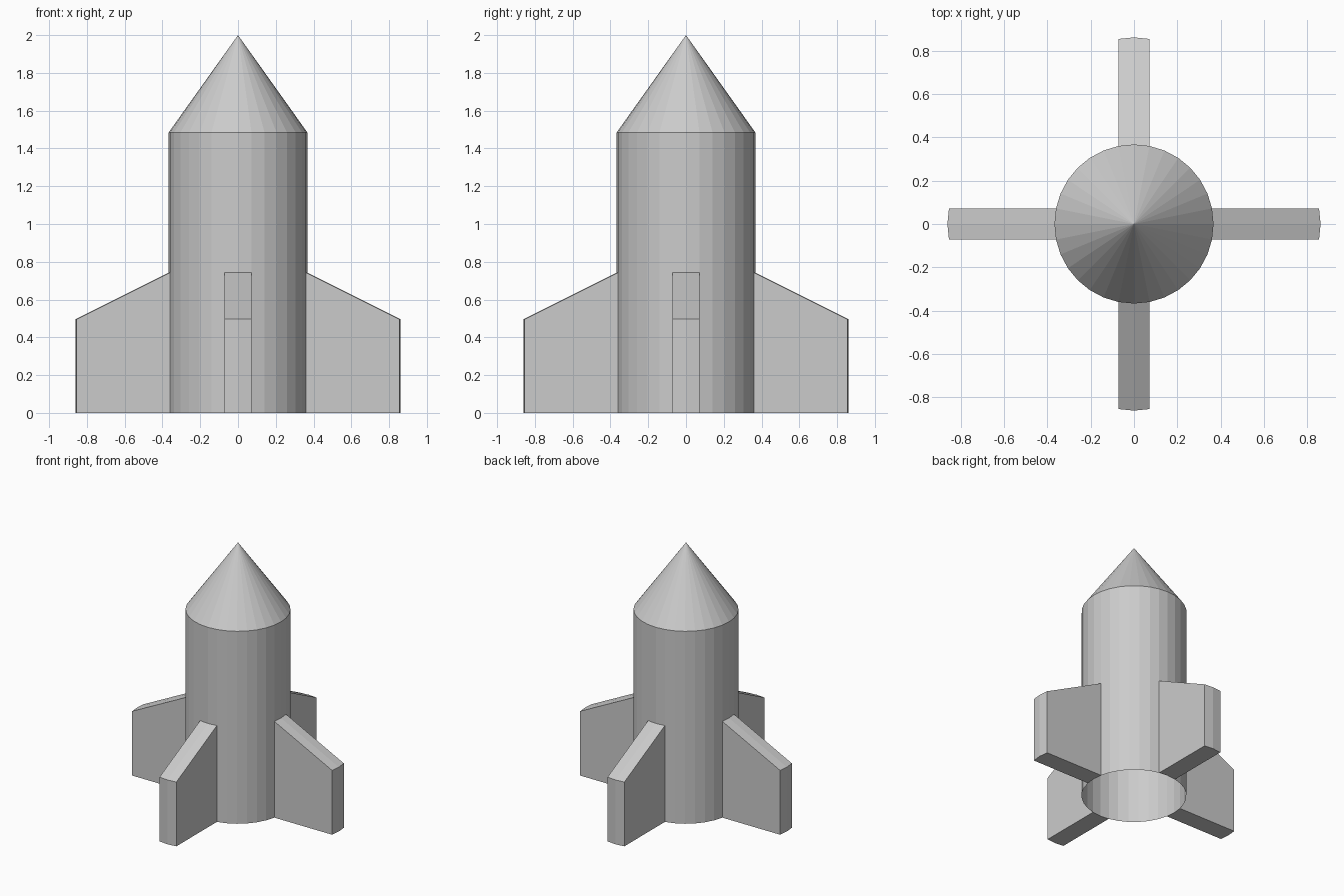
import bpy, bmesh, math
from mathutils import Vector

if "Cube" in bpy.data.objects:
    bpy.data.objects.remove(bpy.data.objects["Cube"])

SIDES = 32
R = 0.367            # body radius
Z_FIN, Z_TIP = 0.743, 0.496   # fin height at the body and at its outer edge
Z_BODY, Z_TOP = 1.485, 2.0
FIN_LEN = 0.494


def add_object(name, bm):
    mesh = bpy.data.meshes.new(name)
    bm.to_mesh(mesh)
    bm.free()
    obj = bpy.data.objects.new(name, mesh)
    bpy.context.collection.objects.link(obj)
    return obj


def ring(bm, z):
    return [bm.verts.new((R * math.cos(2 * math.pi * i / SIDES),
                          R * math.sin(2 * math.pi * i / SIDES), z))
            for i in range(SIDES)]


# Hollow body tube, open at the bottom
bm = bmesh.new()
rings = [ring(bm, z) for z in (0, Z_FIN, Z_BODY)]
panels = []
for low, high in zip(rings, rings[1:]):
    for i in range(SIDES):
        j = (i + 1) % SIDES
        panels.append(bm.faces.new((low[i], low[j], high[j], high[i])))

# Four fins, each pulled out of two neighbouring lower panels
for k in range(4):
    i = k * SIDES // 4
    a = k * math.pi / 2
    out = bmesh.ops.extrude_face_region(bm, geom=[panels[(i - 1) % SIDES], panels[i]])
    for v in (g for g in out["geom"] if isinstance(g, bmesh.types.BMVert)):
        v.co += Vector((math.cos(a), math.sin(a), 0)) * FIN_LEN
        if v.co.z > 0.1:
            v.co.z = Z_TIP
add_object("body_with_fins", bm)

# Pointed nose
bm = bmesh.new()
base = ring(bm, Z_BODY)
tip = bm.verts.new((0, 0, Z_TOP))
for i in range(SIDES):
    bm.faces.new((base[i], base[(i + 1) % SIDES], tip))
add_object("nose_cone", bm)
